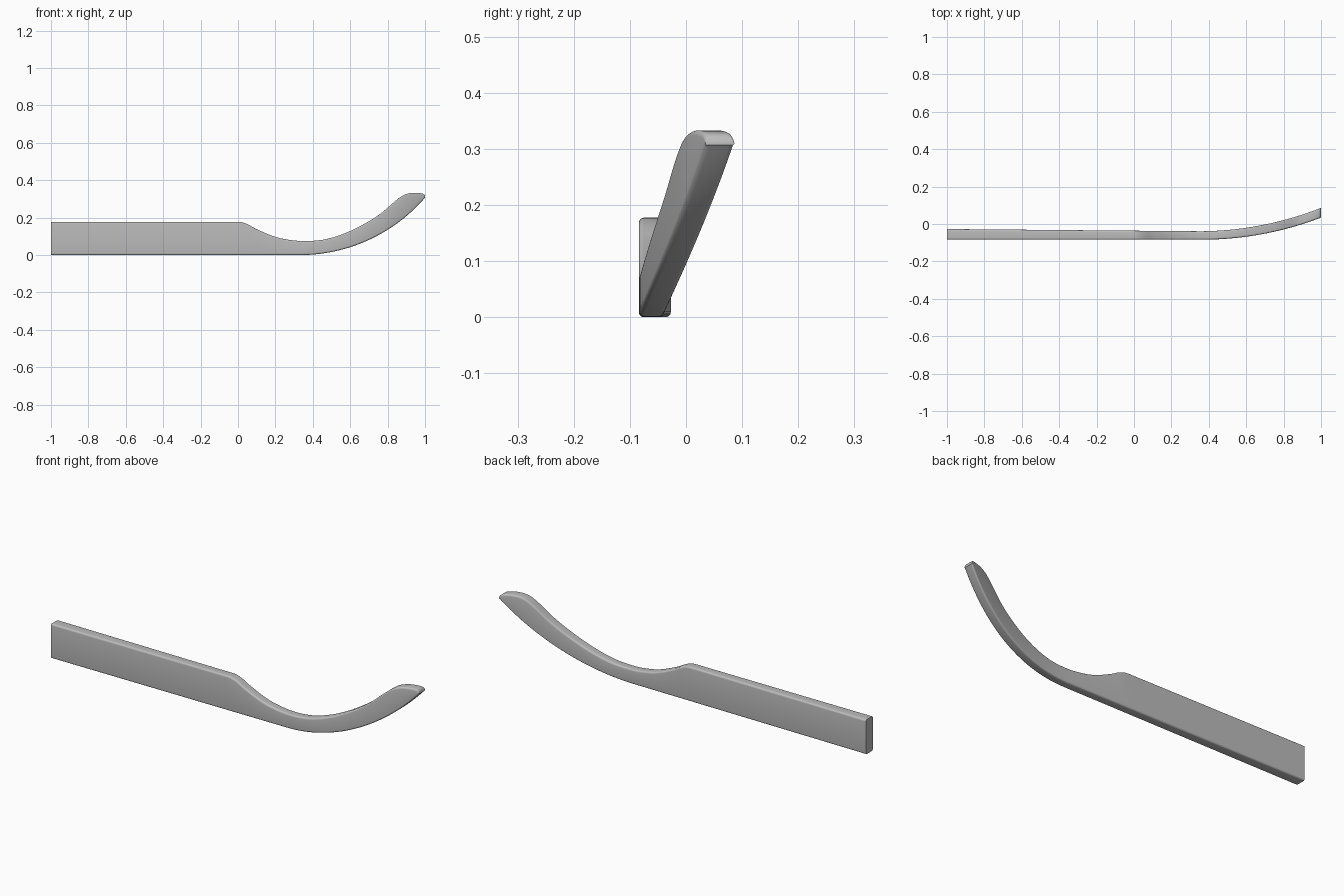
import bpy, bmesh, math

cube = bpy.data.objects.get("Cube")
if cube:
    bpy.data.objects.remove(cube)

grey = bpy.data.materials.new("plain grey")
grey.use_nodes = True
colour = (0.5, 0.5, 0.5, 1)
grey.diffuse_color = colour
grey.node_tree.nodes["Principled BSDF"].inputs["Base Color"].default_value = colour

# Upper outline as (x, z): straight grip, dished neck, raised rounded tip
TOP = [(-1, .177), (-.02, .177), (.015, .176), (.05, .165), (.1, .138), (.2, .097),
       (.29, .079), (.37, .075), (.46, .083), (.56, .112), (.66, .158), (.76, .22),
       (.84, .288), (.88, .318), (.91, .329), (.94, .333), (.975, .331),
       (.99, .327), (.997, .321), (1, .313)]


def top_z(x):
    """Smooth Hermite curve through the upper outline."""
    i = next(k for k in range(len(TOP) - 1) if x <= TOP[k + 1][0] + 1e-9)

    def slope(k):
        if k <= 1:
            return 0
        a, b = TOP[k - 1], TOP[min(k + 1, len(TOP) - 1)]
        return (b[1] - a[1]) / (b[0] - a[0])

    (x0, z0), (x1, z1) = TOP[i], TOP[i + 1]
    d = x1 - x0
    t = (x - x0) / d
    return (z0 * (1 + 2 * t) * (1 - t) ** 2 + z1 * t * t * (3 - 2 * t)
            + d * t * (1 - t) * (slope(i) * (1 - t) - slope(i + 1) * t))


def arc(x, start, radius):
    """Rise of a circular arc that leaves a straight line at start."""
    d = max(0, x - start)
    return radius - math.sqrt(radius * radius - d * d)


def section(x):
    """Rounded rectangle across the handle at x."""
    low, high = arc(x, .33, .885), top_z(x)
    front = -.084 + arc(x, .36, 1.79)
    back = front + .057 - .012 * min(1, (x + 1) / 1.36) + .007 * max(0, x - .36) / .64
    r = min(.009, (high - low) * .49)
    corners = [(back - r, high - r), (front + r, high - r),
               (front + r, low + r), (back - r, low + r)]
    return [(x, y + r * math.cos(a), z + r * math.sin(a))
            for q, (y, z) in enumerate(corners)
            for a in [math.pi / 2 * (q + s / 5) for s in range(6)]]


# Stations: sparse on the grip, dense on the curves and the nose
stations = [-1, -.5, -.02]
stations += [i / 64 for i in range(63)]
stations += [1 - .0156 * (1 - math.sin(math.pi / 2 * i / 6)) for i in range(7)]

# Handle: one lofted body with flat ends
bm = bmesh.new()
rings = [[bm.verts.new(p) for p in section(x)] for x in stations]
for a, b in zip(rings, rings[1:]):
    for i in range(len(a)):
        j = (i + 1) % len(a)
        bm.faces.new((a[i], a[j], b[j], b[i]))
bm.faces.new(rings[0])
bm.faces.new(rings[-1])
bmesh.ops.recalc_face_normals(bm, faces=bm.faces)
mesh = bpy.data.meshes.new("curved_handle")
bm.to_mesh(mesh)
bm.free()
mesh.materials.append(grey)
handle = bpy.data.objects.new("curved_handle", mesh)
bpy.context.collection.objects.link(handle)
bpy.context.view_layer.objects.active = handle
handle.select_set(True)
bpy.ops.object.shade_smooth_by_angle(angle=math.radians(35))
